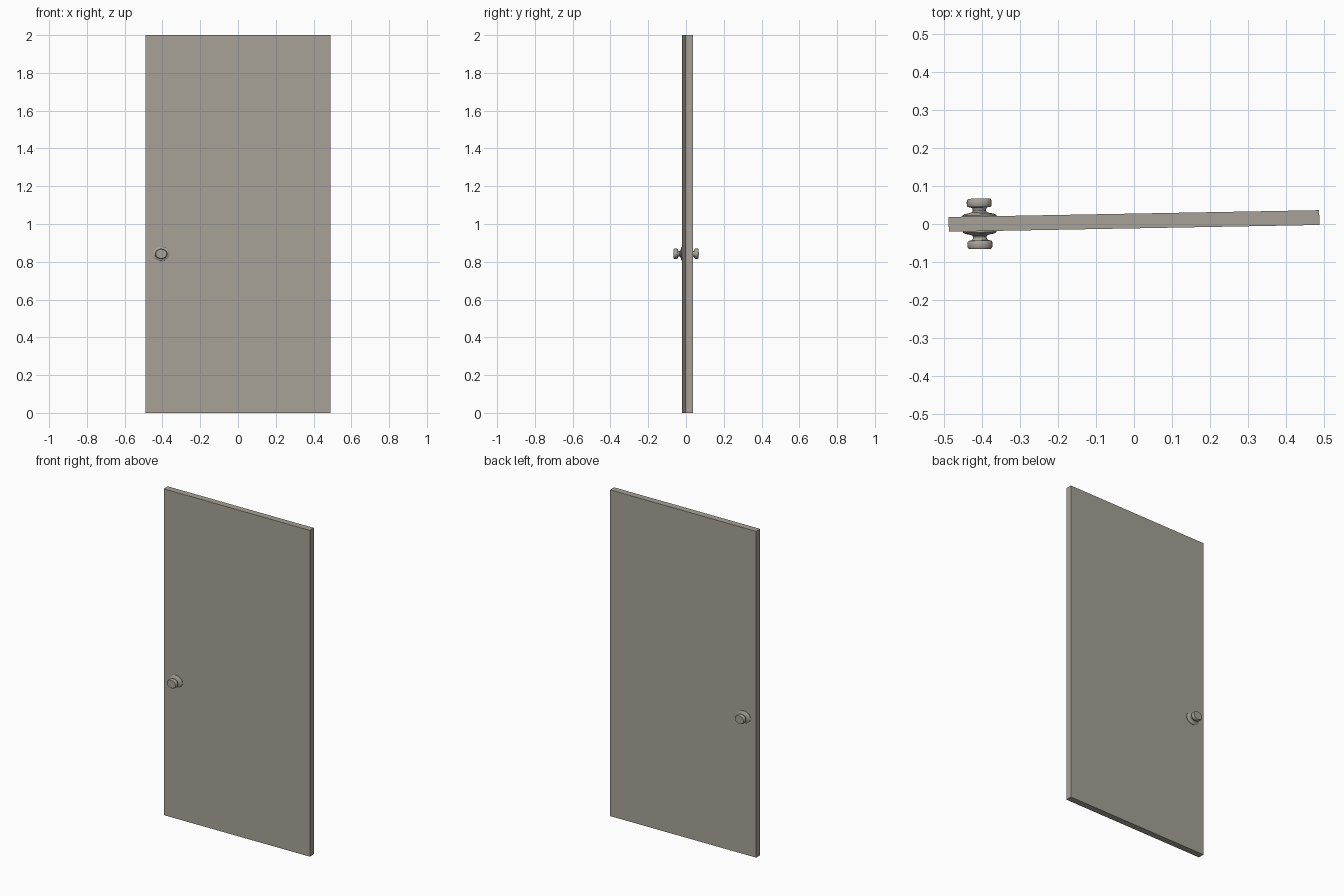
import bpy, bmesh, math
from mathutils import Matrix

if "Cube" in bpy.data.objects:
    bpy.data.objects.remove(bpy.data.objects["Cube"])

ANGLE = math.radians(1.05)
PLACE = Matrix.Translation((0, 0.008, 0)) @ Matrix.Rotation(ANGLE, 4, 'Z')
KNOB_X, KNOB_Z = -0.4075, 0.842
Z_SQUASH = 0.835          # knobs are wider than tall

mat = bpy.data.materials.new("warm_grey")
mat.diffuse_color = (0.39, 0.36, 0.315, 1)
mat.use_nodes = True
mat.node_tree.nodes["Principled BSDF"].inputs["Base Color"].default_value = mat.diffuse_color


def make_object(name, bm):
    bmesh.ops.recalc_face_normals(bm, faces=bm.faces)
    bm.transform(PLACE)
    mesh = bpy.data.meshes.new(name)
    bm.to_mesh(mesh)
    bm.free()
    mesh.materials.append(mat)
    ob = bpy.data.objects.new(name, mesh)
    bpy.context.collection.objects.link(ob)
    return ob


# Door panel, standing very slightly ajar
bm = bmesh.new()
bmesh.ops.create_cube(bm, size=1)
bmesh.ops.scale(bm, vec=(0.978, 0.039, 2.0), verts=bm.verts)
bmesh.ops.translate(bm, vec=(0, 0, 1.0), verts=bm.verts)
make_object("door_panel", bm)

# Knob profile: (radius, distance from the door's middle plane)
PROFILE = [(0.0445, 0.0185), (0.0445, 0.0225), (0.038, 0.0265), (0.026, 0.0285),
           (0.020, 0.0305), (0.0175, 0.0345), (0.0185, 0.040), (0.022, 0.0435),
           (0.030, 0.0445), (0.0325, 0.048), (0.033, 0.055), (0.0325, 0.062),
           (0.029, 0.0665)]


def knob(name, side, segments=24):
    bm = bmesh.new()
    rings = []
    for r, d in PROFILE:
        rings.append([bm.verts.new((KNOB_X + r * math.cos(a), side * d,
                                    KNOB_Z + r * Z_SQUASH * math.sin(a)))
                      for a in (2 * math.pi * i / segments for i in range(segments))])
    for lo, hi in zip(rings, rings[1:]):
        for i in range(segments):
            j = (i + 1) % segments
            bm.faces.new((lo[i], lo[j], hi[j], hi[i]))
    bm.faces.new(rings[0])
    bm.faces.new(rings[-1])
    ob = make_object(name, bm)
    bpy.ops.object.select_all(action='DESELECT')
    ob.select_set(True)
    bpy.context.view_layer.objects.active = ob
    bpy.ops.object.shade_smooth_by_angle(angle=math.radians(35))


# Matching knobs on both faces
knob("front_knob", -1)
knob("back_knob", 1)
